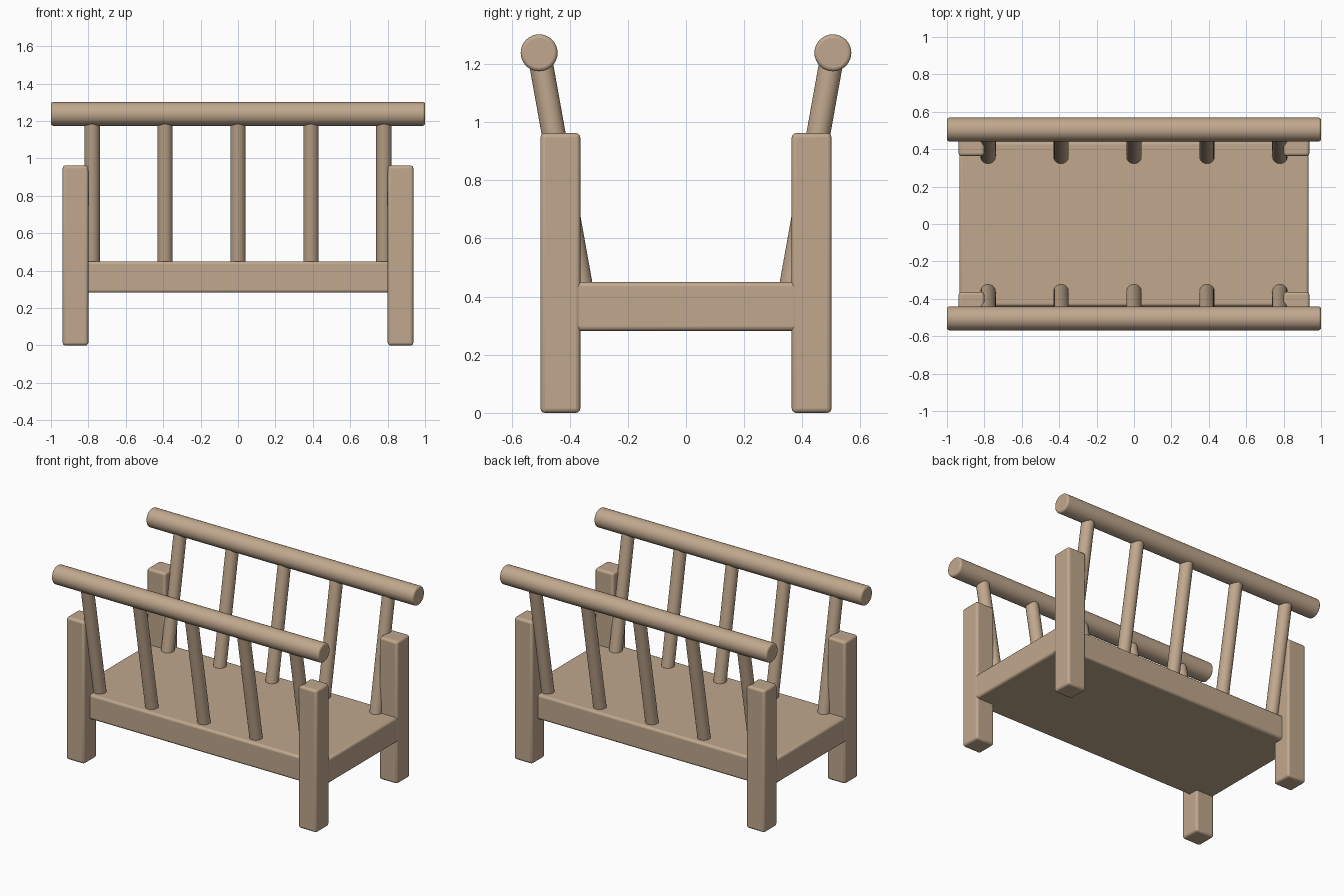
import bpy
import math
from mathutils import Vector

cube = bpy.data.objects.get("Cube")
if cube:
    bpy.data.objects.remove(cube, do_unlink=True)

# One wood colour for everything
wood = bpy.data.materials.new("light_wood")
wood.use_nodes = True
colour = (0.53, 0.39, 0.27, 1)
wood.diffuse_color = colour
bsdf = wood.node_tree.nodes["Principled BSDF"]
bsdf.inputs["Base Color"].default_value = colour
bsdf.inputs["Roughness"].default_value = 0.7


def finish(name, bevel=0):
    obj = bpy.context.object
    obj.name = name
    obj.data.materials.append(wood)
    if bevel:
        mod = obj.modifiers.new("rounded_edges", "BEVEL")
        mod.width = bevel
        mod.segments = 3
        mod.limit_method = "ANGLE"
        mod.angle_limit = math.radians(40)
    bpy.ops.object.shade_smooth_by_angle(angle=math.radians(35))
    return obj


def block(name, centre, size, bevel):
    bpy.ops.mesh.primitive_cube_add(size=1, location=centre)
    bpy.context.object.scale = size
    bpy.ops.object.transform_apply(location=False, rotation=False, scale=True)
    return finish(name, bevel)


def rod(name, start, end, radius, bevel=0):
    start, end = Vector(start), Vector(end)
    axis = end - start
    bpy.ops.mesh.primitive_cylinder_add(
        vertices=32, radius=radius, depth=axis.length,
        location=(start + end) / 2,
        rotation=axis.to_track_quat("Z", "Y").to_euler())
    return finish(name, bevel)


# Flat bed board
block("bed_board", (0, 0, 0.366), (1.868, 0.88, 0.168), 0.015)

# Four corner posts
for side, sx in (("left", 1), ("right", -1)):
    for end, sy in (("front", -1), ("back", 1)):
        block(f"{end}_{side}_post", (sx * 0.869, sy * 0.432, 0.481),
              (0.137, 0.137, 0.962), 0.015)

# Outward leaning rails on their spindles
for end, sy in (("front", -1), ("back", 1)):
    rail_y, rail_z = sy * 0.505, 1.238
    rod(f"{end}_rail", (-1, rail_y, rail_z), (1, rail_y, rail_z), 0.0635, 0.012)
    for i in range(5):
        x = (i - 2) * 0.39
        rod(f"{end}_spindle_{i + 1}", (x, sy * 0.355, 0.4),
            (x, rail_y, rail_z), 0.041)
